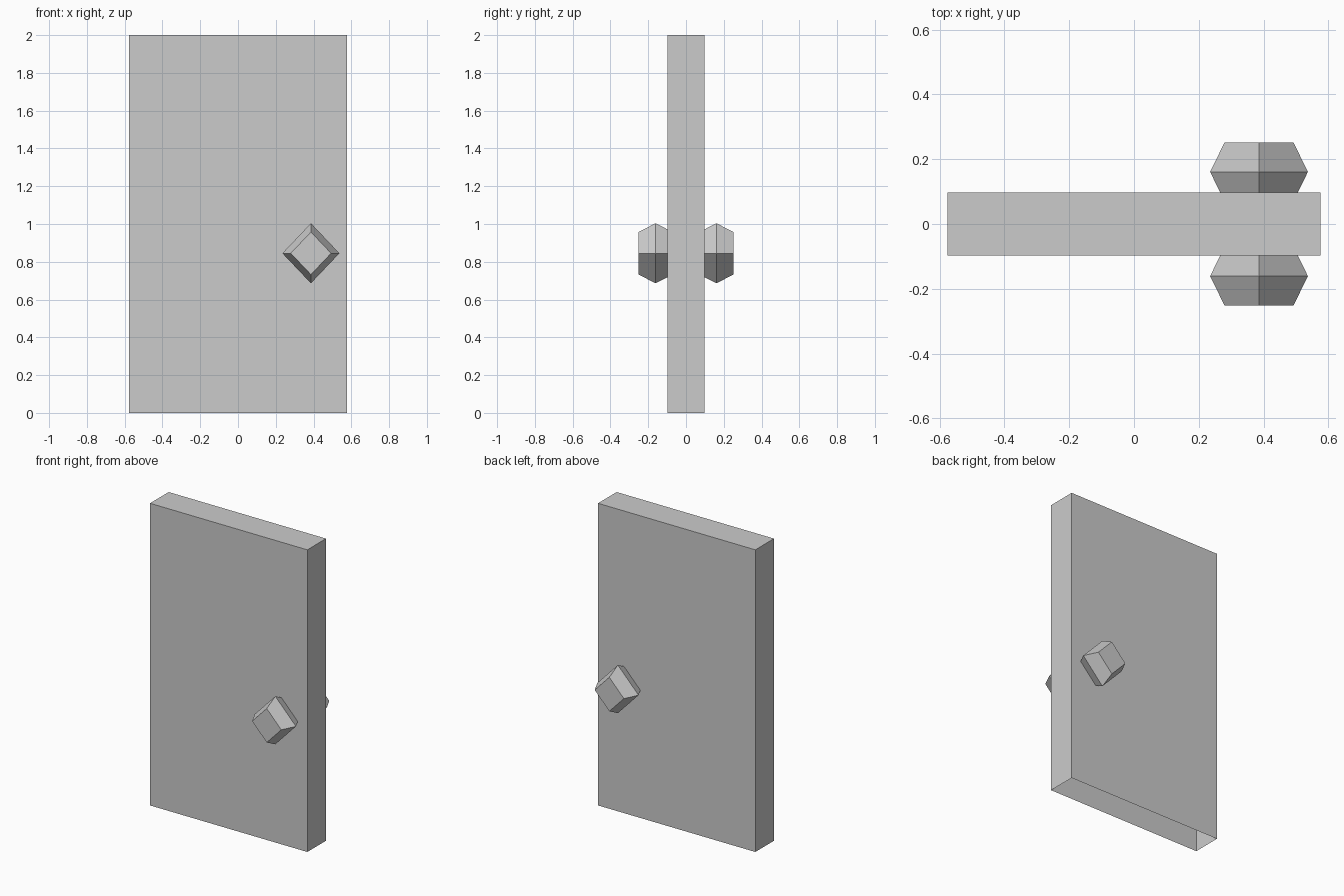
import bpy, bmesh

cube = bpy.data.objects.get("Cube")
if cube:
    bpy.data.objects.remove(cube, do_unlink=True)

GREY = (0.6, 0.6, 0.6, 1)
mat = bpy.data.materials.new("plain_grey")
mat.use_nodes = True
mat.diffuse_color = GREY
mat.node_tree.nodes["Principled BSDF"].inputs["Base Color"].default_value = GREY


def add_object(name, bm):
    mesh = bpy.data.meshes.new(name)
    bm.to_mesh(mesh)
    bm.free()
    mesh.materials.append(mat)
    obj = bpy.data.objects.new(name, mesh)
    bpy.context.collection.objects.link(obj)
    return obj


# Door slab: a box shell left open underneath
bm = bmesh.new()
bmesh.ops.create_cube(bm, size=1)
for v in bm.verts:
    v.co.x *= 1.152
    v.co.y *= 0.195
    v.co.z = (v.co.z + 0.5) * 2
bm.normal_update()
bottom = [f for f in bm.faces if f.normal.z < -0.5]
bmesh.ops.delete(bm, geom=bottom, context='FACES_ONLY')
add_object("door_slab", bm)


# Door knob: diamond rings lofted along y, widest in the middle
def add_knob(name, side):
    bm = bmesh.new()
    rings = []
    for y, scale in ((0.071, 0.707), (0.161, 1), (0.251, 0.707)):
        w, h = 0.151 * scale, 0.159 * scale
        corners = ((w, 0), (0, h), (-w, 0), (0, -h))
        rings.append([bm.verts.new((0.386 + x, side * y, 0.845 + z))
                      for x, z in corners])
    for a, b in zip(rings, rings[1:]):
        for i in range(4):
            j = (i + 1) % 4
            bm.faces.new((a[i], a[j], b[j], b[i]))
    bm.faces.new(rings[0])
    bm.faces.new(rings[-1])
    bmesh.ops.recalc_face_normals(bm, faces=bm.faces)
    add_object(name, bm)


add_knob("front_knob", -1)
add_knob("back_knob", 1)
